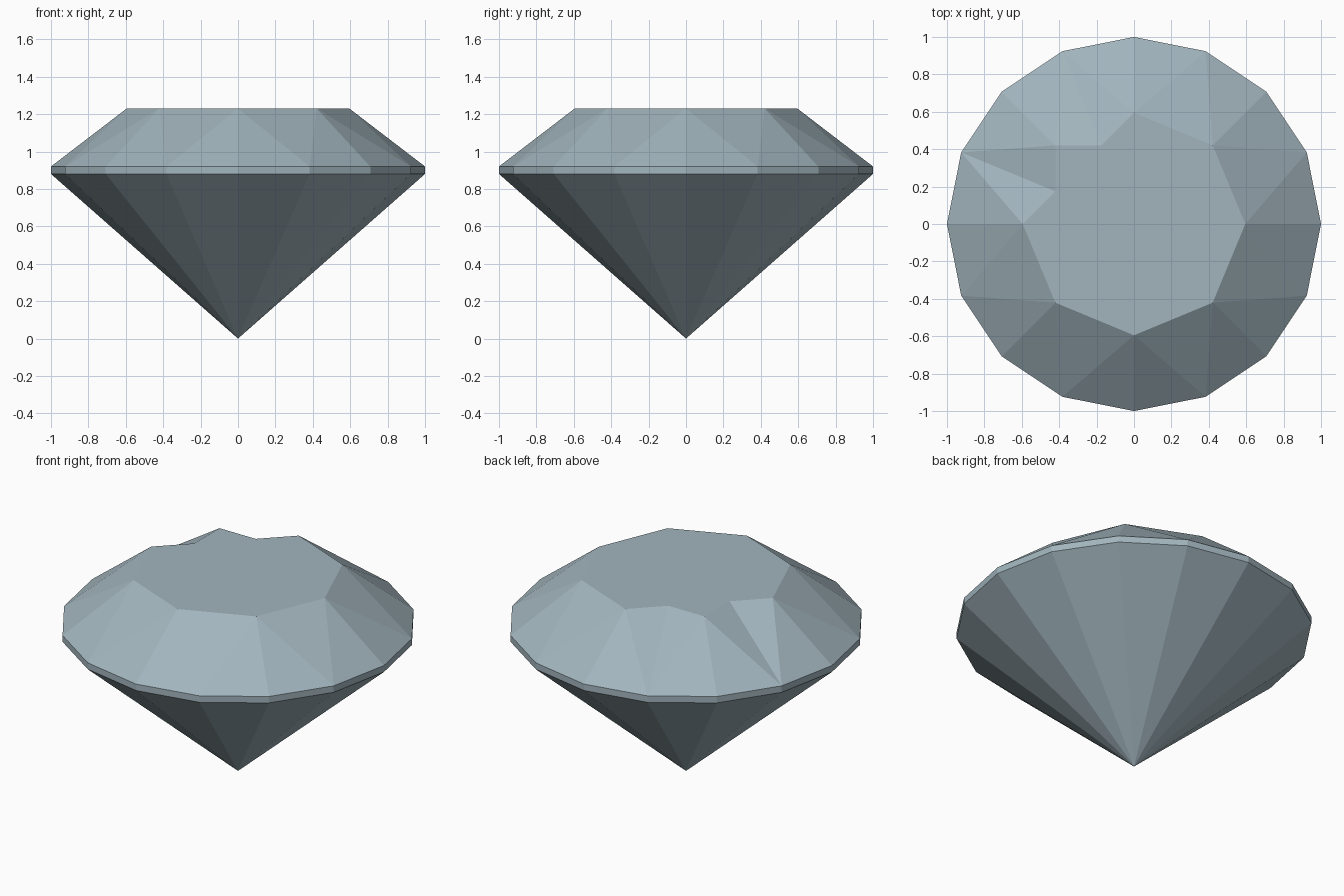
import bpy, bmesh, math

if "Cube" in bpy.data.objects:
    bpy.data.objects.remove(bpy.data.objects["Cube"])

SIDES = 16
R_TABLE, Z_TABLE = 0.595, 1.23
Z_GIRDLE_TOP, Z_GIRDLE_LOW = 0.92, 0.88

mesh = bpy.data.meshes.new("cut_gem")
gem = bpy.data.objects.new("cut_gem", mesh)
bpy.context.collection.objects.link(gem)
bm = bmesh.new()


def ring(count, radius, z):
    return [bm.verts.new((radius * math.cos(math.tau * i / count),
                          radius * math.sin(math.tau * i / count), z))
            for i in range(count)]


# Rings of the stone
table = ring(8, R_TABLE, Z_TABLE)
upper = ring(SIDES, 1.0, Z_GIRDLE_TOP)
lower = ring(SIDES, 1.0, Z_GIRDLE_LOW)
point = bm.verts.new((0, 0, 0))

# Notches on both sides of the back left table corner
a = R_TABLE * math.sqrt(0.5)
notch = {2: bm.verts.new((a - R_TABLE, a, Z_TABLE)),
         3: bm.verts.new((-a, R_TABLE - a, Z_TABLE))}

# Crown facets and table outline
outline = []
for k in range(8):
    t, t_next = table[k], table[(k + 1) % 8]
    g_prev, g, g_next = upper[2 * k - 1], upper[2 * k], upper[2 * k + 1]
    bm.faces.new((t, g_prev, g))
    bm.faces.new((t, g, g_next))
    outline.append(t)
    if k in notch:
        n = notch[k]
        outline.append(n)
        bm.faces.new((t, g_next, n))
        bm.faces.new((n, g_next, t_next))
    else:
        bm.faces.new((t, g_next, t_next))
bm.faces.new(outline)

# Girdle band and pavilion facets
for i in range(SIDES):
    j = (i + 1) % SIDES
    bm.faces.new((lower[i], lower[j], upper[j], upper[i]))
    bm.faces.new((point, lower[j], lower[i]))

bm.normal_update()
bm.to_mesh(mesh)
bm.free()

# Colour
mat = bpy.data.materials.new("pale_blue_grey")
mat.diffuse_color = (0.36, 0.46, 0.51, 1)
mat.use_nodes = True
mat.node_tree.nodes["Principled BSDF"].inputs["Base Color"].default_value = mat.diffuse_color
mesh.materials.append(mat)
